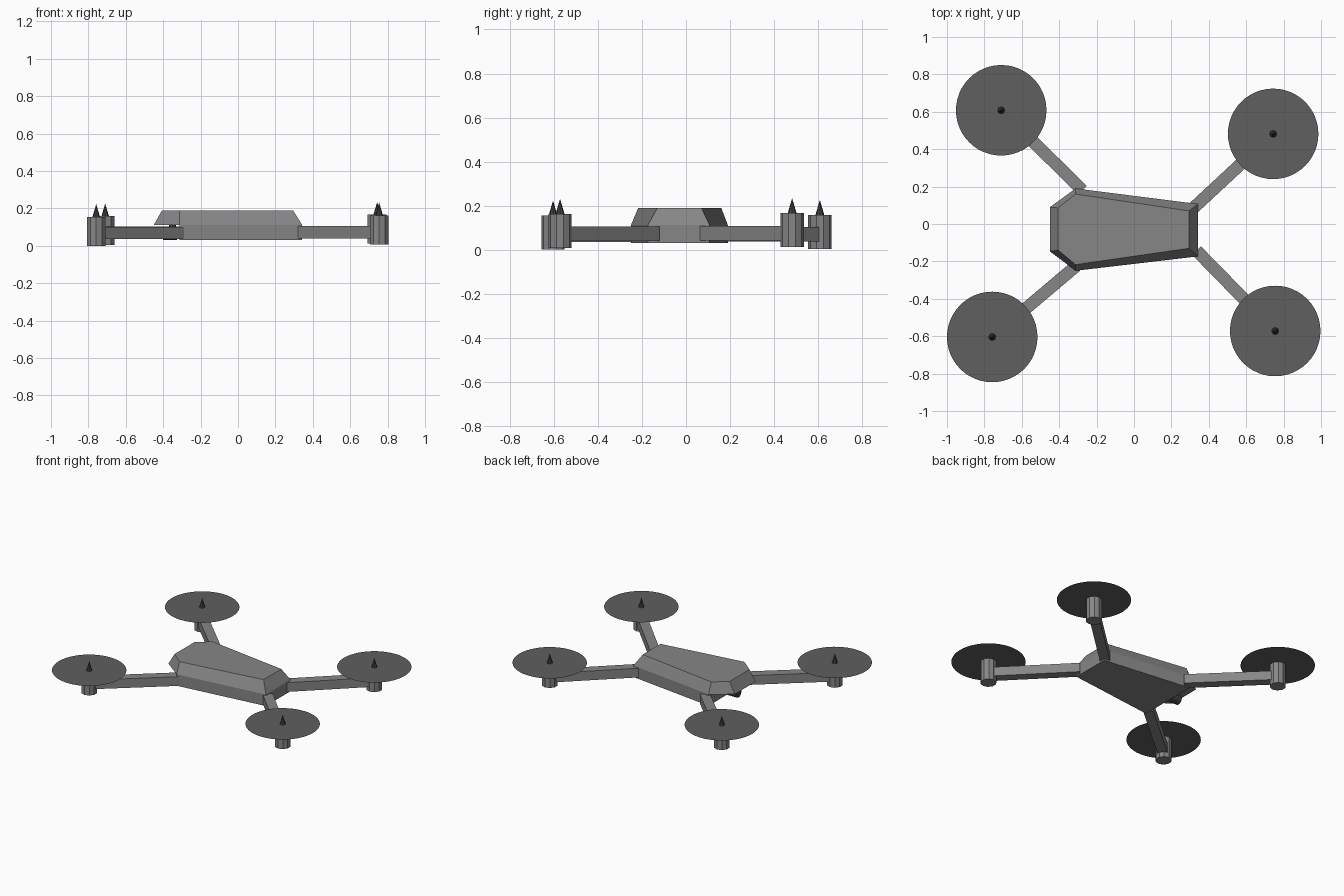
import bpy, bmesh, math
from mathutils import Vector, Matrix

if "Cube" in bpy.data.objects:
    bpy.data.objects.remove(bpy.data.objects["Cube"])


def material(name, v):
    m = bpy.data.materials.new(name)
    m.diffuse_color = (v, v, v, 1)
    m.use_nodes = True
    m.node_tree.nodes["Principled BSDF"].inputs["Base Color"].default_value = m.diffuse_color
    return m


BODY = material("body_grey", .24)
ROTOR = material("rotor_grey", .115)
DARK = material("dark_grey", .05)


def add_mesh(name, bm, mat):
    bmesh.ops.recalc_face_normals(bm, faces=bm.faces)
    me = bpy.data.meshes.new(name)
    bm.to_mesh(me)
    bm.free()
    me.materials.append(mat)
    ob = bpy.data.objects.new(name, me)
    bpy.context.collection.objects.link(ob)
    return ob


def loft(name, rings):
    """Skin equal-length rings of points and cap both ends."""
    bm = bmesh.new()
    vr = [[bm.verts.new(p) for p in ring] for ring in rings]
    n = len(rings[0])
    for a, b in zip(vr, vr[1:]):
        for i in range(n):
            j = (i + 1) % n
            bm.faces.new((a[i], a[j], b[j], b[i]))
    bm.faces.new(vr[0][::-1])
    bm.faces.new(vr[-1])
    return add_mesh(name, bm, BODY)


def cone(name, r1, r2, z0, z1, xy, sides, mat, rot=None):
    bm = bmesh.new()
    bmesh.ops.create_cone(bm, cap_ends=True, segments=sides,
                          radius1=r1, radius2=r2, depth=z1 - z0)
    if rot:
        bmesh.ops.rotate(bm, verts=bm.verts, matrix=rot)
    bmesh.ops.translate(bm, verts=bm.verts, vec=(*xy, (z0 + z1) / 2))
    return add_mesh(name, bm, mat)


# Upper shell: six-sided tapered lid whose nose overhangs at the left
rim = [(-.45, .09), (-.45, -.146), (-.312, -.25), (.343, -.173), (.343, .107), (-.312, .19)]
top = [(-.406, .086), (-.406, -.139), (-.312, -.217), (.294, -.13), (.294, .07), (-.312, .16)]
loft("upper_shell", [[(x, y, .112) for x, y in rim], [(x, y, .19) for x, y in top]])

# Lower hull: straight walls under the lid, without the nose
hull = rim[2:]
loft("lower_hull", [[(x, y, .03) for x, y in hull], [(x, y, .112) for x, y in hull]])

# Camera under the nose
cone("camera", .032, .032, .026, .1, (-.363, -.025), 12, DARK, Matrix.Rotation(math.pi / 2, 3, 'Y'))
cone("camera_mount", .018, .018, .08, .113, (-.35, -.025), 8, DARK)

# Arm assemblies: name, arm root, motor centre, motor bottom
ARMS = [
    ("front_left", (-.31, -.225), (-.758, -.604), 0),
    ("front_right", (.335, -.143), (.755, -.572), .008),
    ("back_left", (-.275, .18), (-.71, .608), .003),
    ("back_right", (.285, .055), (.744, .482), .011),
]
for name, root, hub, z in ARMS:
    a, b = Vector(root), Vector(hub)
    d = (b - a).normalized()
    s = Vector((-d.y, d.x)) * .033
    zc = .071 + (z - .005) * .5
    section = [(-1, -.033), (1, -.033), (1, .033), (-1, .033)]
    loft(name + "_arm", [[(*(p + s * k), zc + h) for k, h in section] for p in (a, b)])
    # Motor, spinner cap and flat rotor disc
    cone(name + "_motor", .053, .053, z, z + .155, hub, 10, BODY)
    cone(name + "_spinner", .02, 0, z + .155, z + .223, hub, 8, DARK)
    bm = bmesh.new()
    bmesh.ops.create_circle(bm, cap_ends=True, segments=48, radius=.242,
                            matrix=Matrix.Translation((*hub, z + .157)))
    add_mesh(name + "_rotor_disc", bm, ROTOR)
